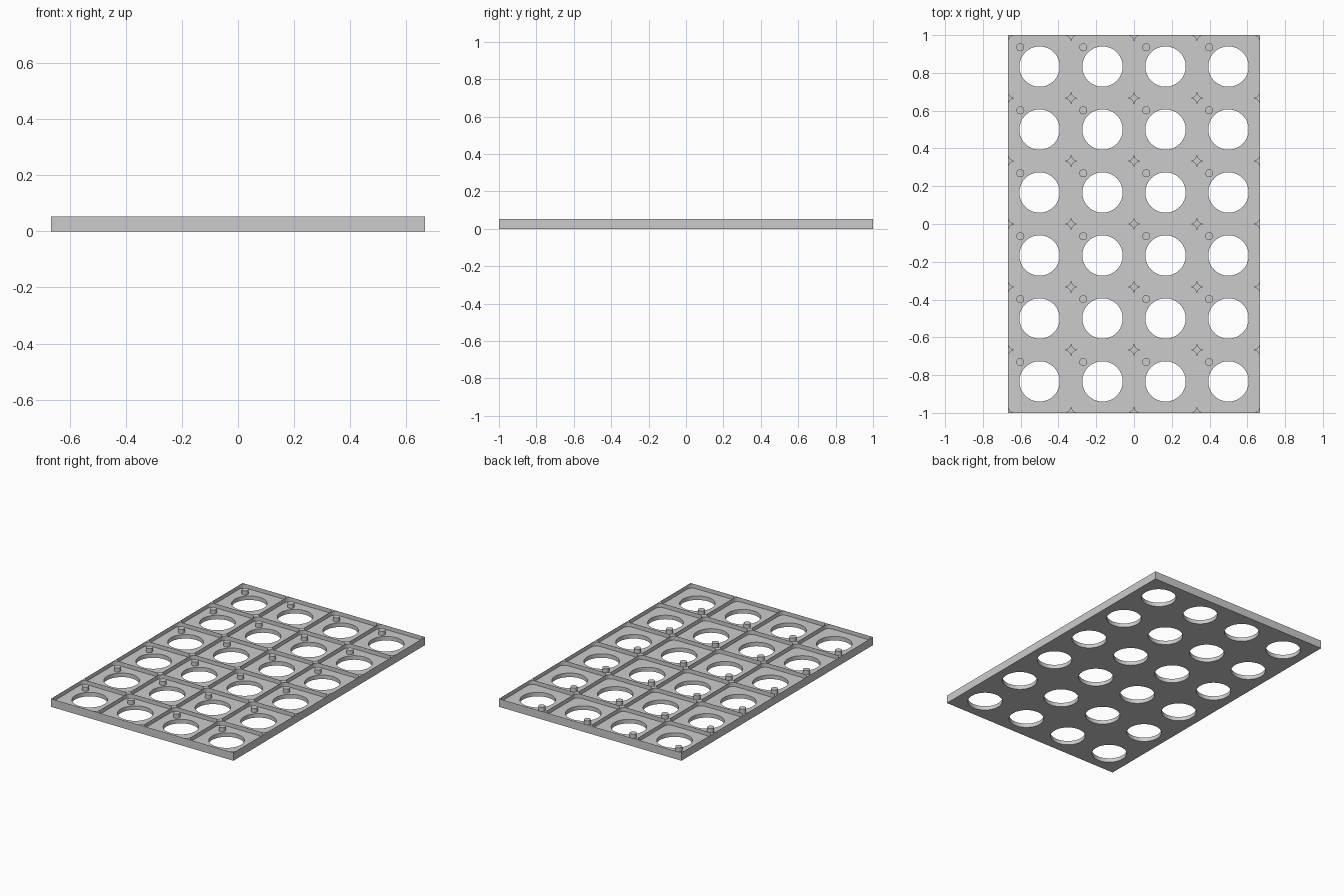
import bpy, bmesh
from math import sin, cos, pi, radians

if "Cube" in bpy.data.objects:
    bpy.data.objects.remove(bpy.data.objects["Cube"], do_unlink=True)

COLS, ROWS = 4, 6
CELL = 1 / 3
HALF = CELL / 2
HEIGHT, FLOOR = 0.0533, 0.0267
POCKET = HALF - 0.0005      # pockets almost touch, leaving thin dividing walls
CORNER = 0.037
HOLE = 0.1067
ARC = 13                    # points per quarter turn

grey = bpy.data.materials.new("light_grey")
grey.use_nodes = True
colour = (0.6, 0.6, 0.6, 1)
grey.diffuse_color = colour
grey.node_tree.nodes["Principled BSDF"].inputs["Base Color"].default_value = colour


def finish(bm, name):
    """Turn a bmesh into a smooth shaded object with sharp edges kept."""
    bmesh.ops.remove_doubles(bm, verts=bm.verts, dist=0.00005)
    bmesh.ops.recalc_face_normals(bm, faces=bm.faces)
    mesh = bpy.data.meshes.new(name)
    bm.to_mesh(mesh)
    bm.free()
    mesh.materials.append(grey)
    obj = bpy.data.objects.new(name, mesh)
    bpy.context.collection.objects.link(obj)
    bpy.ops.object.select_all(action='DESELECT')
    obj.select_set(True)
    bpy.context.view_layer.objects.active = obj
    bpy.ops.object.shade_smooth_by_angle(angle=radians(30))
    return obj


def outlines():
    """Matching outlines of one cell: outer square, rounded pocket, round hole."""
    square, pocket, hole = [], [], []
    for quarter in range(4):
        mid = (quarter + 0.5) * pi / 2
        cx = (POCKET - CORNER) * (1 if cos(mid) > 0 else -1)
        cy = (POCKET - CORNER) * (1 if sin(mid) > 0 else -1)
        for j in range(ARC):
            a = (quarter + j / (ARC - 1)) * pi / 2
            x, y = cx + CORNER * cos(a), cy + CORNER * sin(a)
            pocket.append((x, y))
            k = HALF / max(abs(x), abs(y))
            square.append((x * k, y * k))
            b = (quarter + (j + 0.5) / ARC) * pi / 2
            hole.append((HOLE * cos(b), HOLE * sin(b)))
    return square, pocket, hole


def bridge(bm, lower, upper, keep=lambda a, b: True):
    """Join two loops of vertices with quads."""
    n = len(lower)
    for i in range(n):
        j = (i + 1) % n
        if keep(lower[i].co, lower[j].co):
            bm.faces.new((lower[i], lower[j], upper[j], upper[i]))


def on_border(a, b):
    """True for an edge lying on the outside of the whole tray."""
    return any(abs(abs(a[k]) - lim) < 1e-4 and abs(a[k] - b[k]) < 1e-4
               for k, lim in ((0, COLS * HALF), (1, ROWS * HALF)))


centres = [((c - (COLS - 1) / 2) * CELL, (r - (ROWS - 1) / 2) * CELL)
           for c in range(COLS) for r in range(ROWS)]

# Tray: each cell is a square pocket with a round hole through its floor
square, pocket, hole = outlines()
bm = bmesh.new()
for cx, cy in centres:
    def loop(points, z):
        return [bm.verts.new((cx + x, cy + y, z)) for x, y in points]
    bottom, top = loop(square, 0), loop(square, HEIGHT)
    rings = [top, loop(pocket, HEIGHT), loop(pocket, FLOOR),
             loop(hole, FLOOR), loop(hole, 0), bottom]
    for a, b in zip(rings, rings[1:]):
        bridge(bm, a, b)
    bridge(bm, bottom, top, on_border)
finish(bm, "tray")

# Locating pegs: one in the back left corner of every pocket
bm = bmesh.new()
for cx, cy in centres:
    peg = bmesh.ops.create_cone(bm, cap_ends=True, segments=24, radius1=0.021,
                                radius2=0.021, depth=HEIGHT - FLOOR)
    bmesh.ops.translate(bm, verts=peg["verts"],
                        vec=(cx - 0.102, cy + 0.102, (HEIGHT + FLOOR) / 2))
finish(bm, "pegs")
